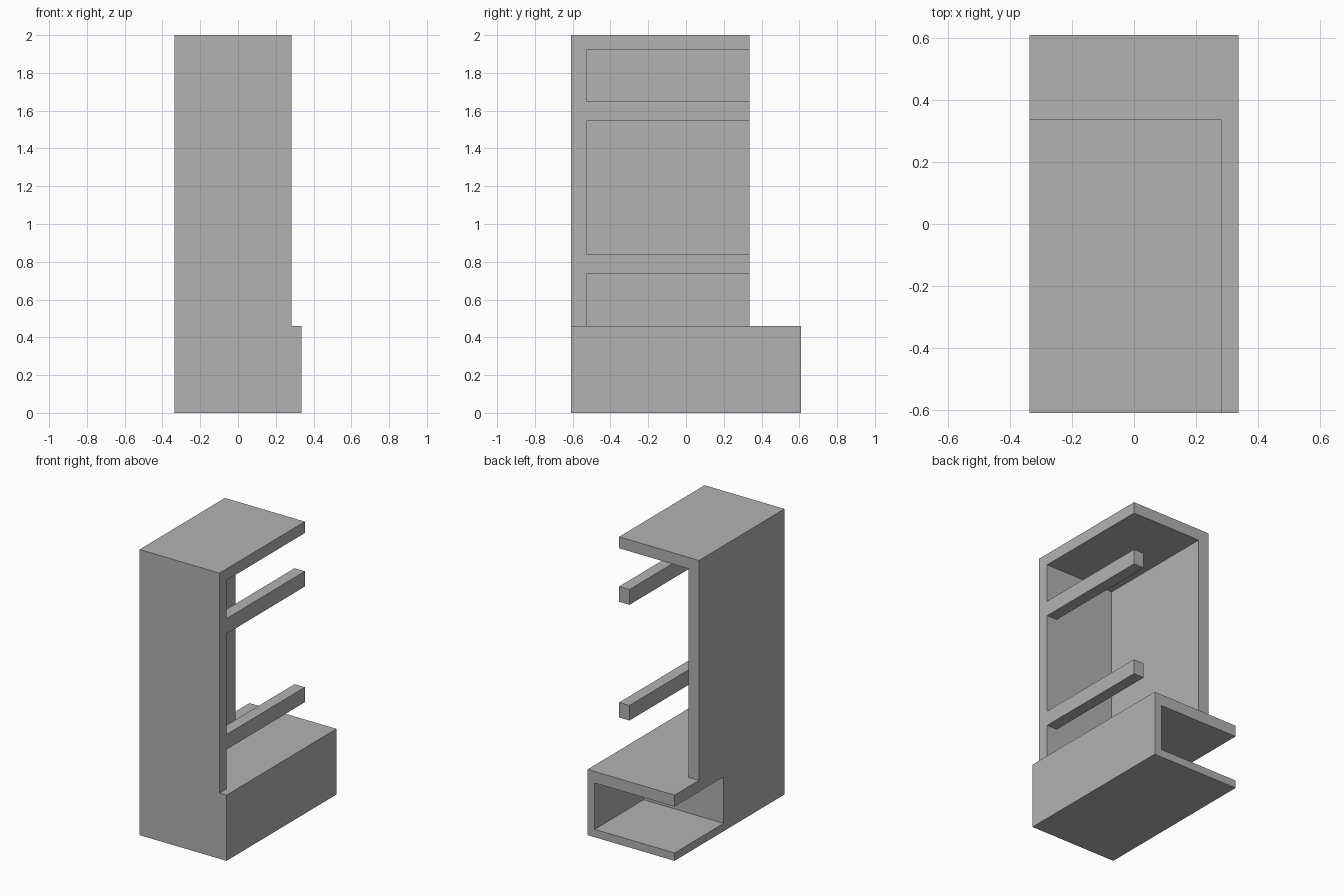
import bpy
import bmesh
from math import radians

if "Cube" in bpy.data.objects:
    bpy.data.objects.remove(bpy.data.objects["Cube"], do_unlink=True)

# Single grey finish
grey = bpy.data.materials.new("plain grey")
grey.use_nodes = True
colour = (0.448, 0.448, 0.448, 1)
grey.diffuse_color = colour
grey.node_tree.nodes["Principled BSDF"].inputs["Base Color"].default_value = colour


def box(name, x, y, z):
    """Box spanning the given (low, high) ranges."""
    bm = bmesh.new()
    bmesh.ops.create_cube(bm, size=1)
    for v in bm.verts:
        v.co = [r[0] if c < 0 else r[1] for c, r in zip(v.co, (x, y, z))]
    mesh = bpy.data.meshes.new(name)
    bm.to_mesh(mesh)
    bm.free()
    mesh.materials.append(grey)
    obj = bpy.data.objects.new(name, mesh)
    bpy.context.collection.objects.link(obj)
    return obj


def cut(target, name, x, y, z):
    """Carve a box out of the target and drop the cutter."""
    cutter = box(name, x, y, z)
    cutter.hide_render = True
    mod = target.modifiers.new(name, "BOOLEAN")
    mod.operation = "DIFFERENCE"
    mod.solver = "EXACT"
    mod.object = cutter
    bpy.ops.object.select_all(action="DESELECT")
    target.select_set(True)
    bpy.context.view_layer.objects.active = target
    bpy.ops.object.modifier_apply(modifier=name)
    bpy.data.objects.remove(cutter, do_unlink=True)


# Main dimensions
hx, hy, top = 0.337, 0.608, 2.0
base_top, wall, thin = 0.46, 0.08, 0.055
side, back = 0.282, 0.337
out = 1.0

cabinet = box("open_cabinet", (-hx, hx), (-hy, hy), (0, top))

# Narrow the tower above the base
cut(cabinet, "rear_step", (-out, out), (back, out), (base_top, top + out))
cut(cabinet, "side_step", (side, out), (-out, out), (base_top, top + out))

# Hollow the tower, leaving front wall, side wall and top plate
inner_front = -hy + wall
cut(cabinet, "interior", (-hx + wall, side - wall),
    (inner_front, out), (base_top, top - wall))

# Open the side between the two rails
for i, span in enumerate([(base_top, 0.735), (0.84, 1.545), (1.652, top - wall)]):
    cut(cabinet, f"side_window_{i}", (0, out), (inner_front, out), span)

# Recess in the base, open at the rear and one side
cut(cabinet, "base_recess", (-out, hx - thin), (0.065, out), (thin, base_top - wall))

# Merge coplanar faces
bm = bmesh.new()
bm.from_mesh(cabinet.data)
bmesh.ops.remove_doubles(bm, verts=bm.verts, dist=0.0001)
bmesh.ops.dissolve_limit(bm, angle_limit=radians(1), verts=bm.verts, edges=bm.edges)
bm.to_mesh(cabinet.data)
bm.free()
